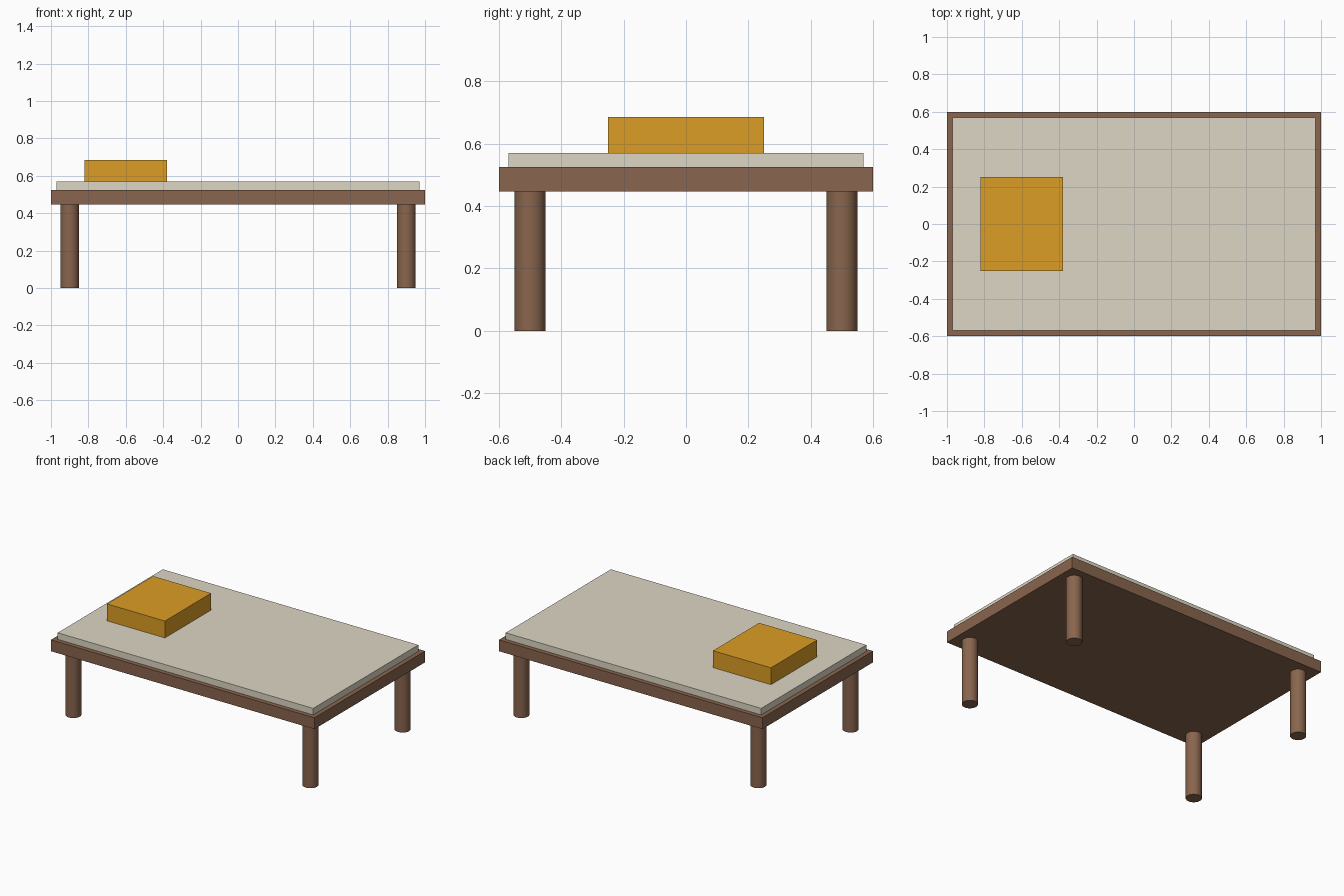
import bpy
import math

cube = bpy.data.objects.get("Cube")
if cube:
    bpy.data.objects.remove(cube, do_unlink=True)


def material(name, rgb):
    mat = bpy.data.materials.new(name)
    mat.use_nodes = True
    color = (*rgb, 1.0)
    mat.diffuse_color = color
    mat.node_tree.nodes["Principled BSDF"].inputs["Base Color"].default_value = color
    return mat


def box(name, x, y, z, mat):
    """Box from (low, high) ranges on each axis."""
    centre = [(a + b) / 2 for a, b in (x, y, z)]
    bpy.ops.mesh.primitive_cube_add(size=1, location=centre)
    obj = bpy.context.object
    obj.name = name
    obj.scale = [b - a for a, b in (x, y, z)]
    bpy.ops.object.transform_apply(location=False, rotation=False, scale=True)
    obj.data.materials.append(mat)
    return obj


wood = material("brown wood", (0.25, 0.13, 0.075))
linen = material("pale linen", (0.72, 0.67, 0.55))
ochre = material("ochre fabric", (0.71, 0.34, 0.018))

FRAME_BOTTOM, FRAME_TOP, PAD_TOP, PILLOW_TOP = 0.447, 0.525, 0.57, 0.686

# Bed frame, mattress and pillow
box("bed_frame", (-1, 1), (-0.6, 0.6), (FRAME_BOTTOM, FRAME_TOP), wood)
box("mattress", (-0.97, 0.97), (-0.57, 0.57), (FRAME_TOP, PAD_TOP), linen)
box("pillow", (-0.82, -0.38), (-0.25, 0.25), (PAD_TOP, PILLOW_TOP), ochre)

# Four round legs
for end, y in (("front", -0.5), ("back", 0.5)):
    for side, x in (("right", -0.9), ("left", 0.9)):
        bpy.ops.mesh.primitive_cylinder_add(
            vertices=32, radius=0.05, depth=FRAME_BOTTOM,
            location=(x, y, FRAME_BOTTOM / 2))
        leg = bpy.context.object
        leg.name = f"{end}_{side}_leg"
        leg.data.materials.append(wood)
        bpy.ops.object.shade_smooth_by_angle(angle=math.radians(30))
